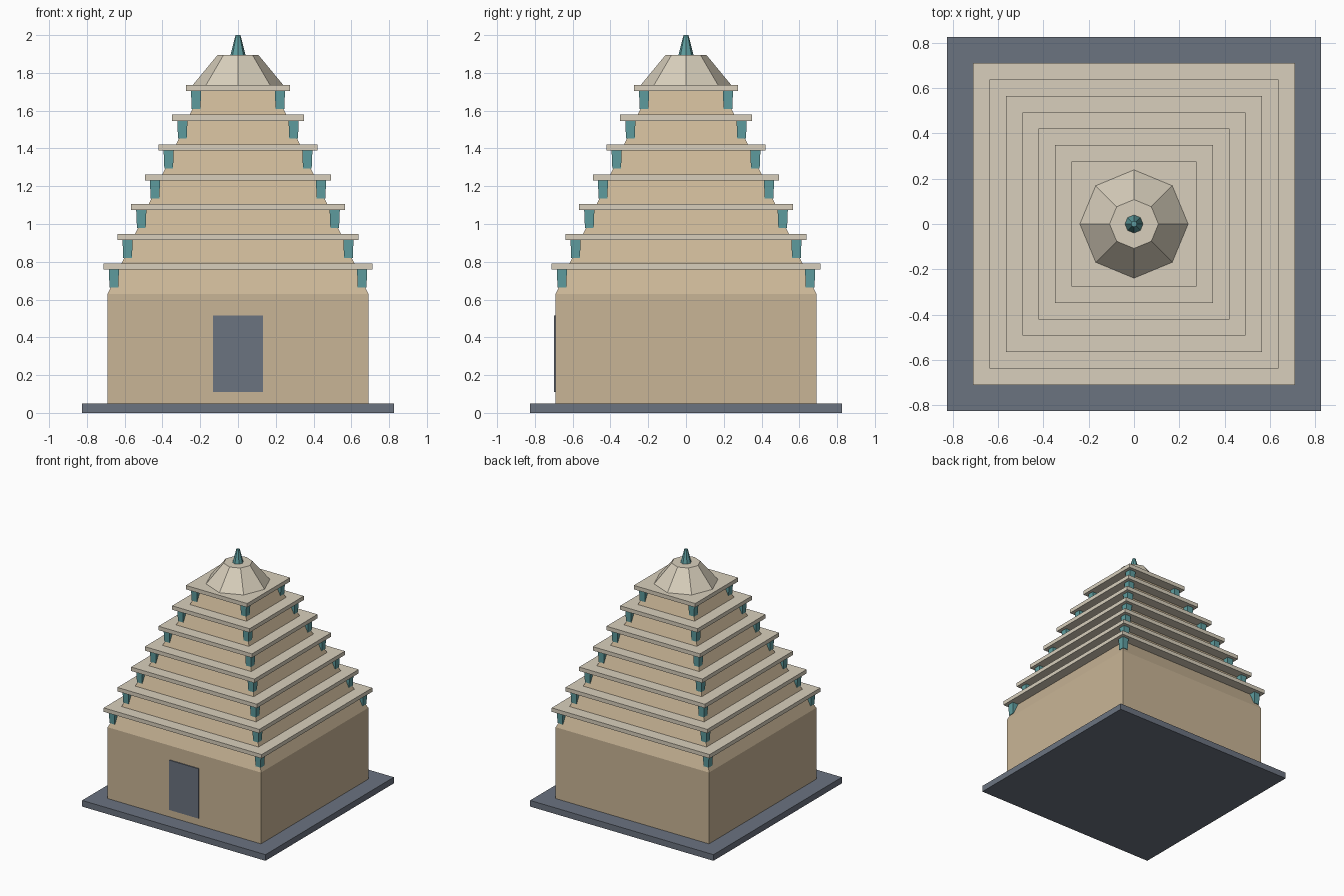
import bpy, bmesh, math

if "Cube" in bpy.data.objects:
    bpy.data.objects.remove(bpy.data.objects["Cube"], do_unlink=True)


def material(name, rgb):
    lin = [((c / 255 + 0.055) / 1.055) ** 2.4 for c in rgb] + [1]
    m = bpy.data.materials.new(name)
    m.use_nodes = True
    m.diffuse_color = lin
    m.node_tree.nodes["Principled BSDF"].inputs["Base Color"].default_value = lin
    return m


SAND = material("sandstone", (201, 181, 150))
PALE = material("pale stone", (216, 207, 188))
TEAL = material("teal", (95, 158, 160))
SLATE = material("slate", (107, 115, 128))


def stack(name, rings, mat, sides=4, at=(0, 0)):
    """Solid through (radius, z) rings; for four sides the radius is the half width."""
    bm = bmesh.new()
    turn, grow = (math.pi / 4, math.sqrt(2)) if sides == 4 else (0, 1)
    loops = []
    for r, z in rings:
        angles = [turn + math.tau * i / sides for i in range(sides)]
        loops.append([bm.verts.new((at[0] + r * grow * math.cos(a),
                                    at[1] + r * grow * math.sin(a), z)) for a in angles])
    for low, high in zip(loops, loops[1:]):
        for i in range(sides):
            j = (i + 1) % sides
            bm.faces.new((low[i], low[j], high[j], high[i]))
    bm.faces.new(loops[0][::-1])
    bm.faces.new(loops[-1])
    mesh = bpy.data.meshes.new(name)
    bm.to_mesh(mesh)
    bm.free()
    mesh.materials.append(mat)
    ob = bpy.data.objects.new(name, mesh)
    bpy.context.collection.objects.link(ob)
    return ob


# Ground slab and the walls, which lean in above the ground storey
stack("base_slab", [(0.825, 0), (0.825, 0.05)], SLATE)
stack("walls", [(0.69, 0.05), (0.69, 0.63), (0.195, 1.71)], SAND)

# Door plate on the front wall
bpy.ops.mesh.primitive_cube_add(size=1, location=(0, -0.693, 0.312))
door = bpy.context.object
door.name = "door"
door.scale = (0.264, 0.009, 0.405)
door.data.materials.append(SLATE)

# Seven ledges, each carried by four corner brackets
for tier in range(7):
    half = 0.711 - 0.0725 * tier
    z = 0.758 + 0.1577 * tier
    stack(f"ledge_{tier + 1}", [(half, z), (half, z + 0.032)], PALE)
    c = half - 0.054
    for sx in (-1, 1):
        for sy in (-1, 1):
            corner = ("front" if sy < 0 else "back") + ("_left" if sx > 0 else "_right")
            stack(f"bracket_{tier + 1}_{corner}", [(0.023, z - 0.095), (0.027, z)],
                  TEAL, at=(sx * c, sy * c))

# Eight-sided roof and finial
stack("roof", [(0.24, 1.735), (0.108, 1.895)], PALE, sides=8)
stack("finial", [(0.04, 1.895), (0.013, 2.0)], TEAL, sides=8)
